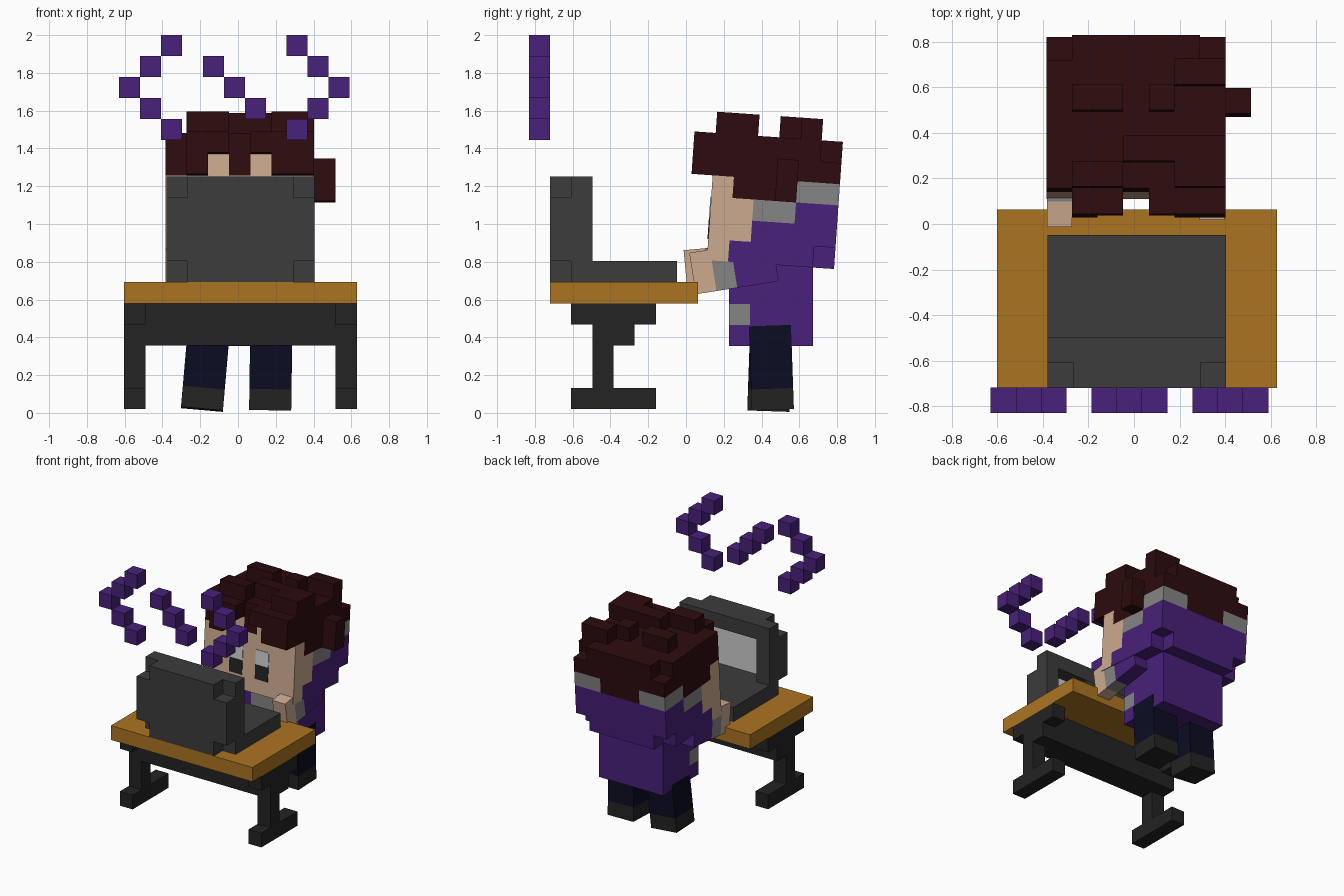
import bpy, bmesh, math
from mathutils import Matrix, Vector

if "Cube" in bpy.data.objects:
    bpy.data.objects.remove(bpy.data.objects["Cube"])


def material(name, r, g, b):
    lin = [(c / 255 / 12.92 if c < 11 else ((c / 255 + 0.055) / 1.055) ** 2.4) for c in (r, g, b)]
    m = bpy.data.materials.new(name)
    m.diffuse_color = (*lin, 1)
    m.use_nodes = True
    m.node_tree.nodes["Principled BSDF"].inputs["Base Color"].default_value = m.diffuse_color
    return m


HAIR = material("dark brown hair", 45, 11, 14)
PURPLE = material("purple", 72, 33, 122)
SKIN = material("skin", 205, 170, 143)
GREY = material("mid grey", 133, 133, 133)
WOOD = material("wood", 172, 116, 33)
CASE = material("charcoal", 60, 60, 60)
DARK = material("near black", 35, 35, 35)
NAVY = material("navy", 11, 12, 34)
LIGHT = material("light grey", 205, 205, 205)


def add_object(name, bm, mat, matrix):
    bmesh.ops.transform(bm, matrix=matrix, verts=bm.verts)
    bmesh.ops.recalc_face_normals(bm, faces=bm.faces)
    me = bpy.data.meshes.new(name)
    bm.to_mesh(me)
    bm.free()
    me.materials.append(mat)
    ob = bpy.data.objects.new(name, me)
    bpy.context.collection.objects.link(ob)
    return ob


def cells_of(ranges):
    return {(x, y, z) for x0, x1, y0, y1, z0, z1 in ranges
            for x in range(x0, x1) for y in range(y0, y1) for z in range(z0, z1)}


def blocks(name, mat, matrix, ranges, cut=()):
    """Outer skin of a union of cell ranges (x0, x1, y0, y1, z0, z1)."""
    cells = cells_of(ranges) - cells_of(cut)
    bm = bmesh.new()
    for c in cells:
        for axis in range(3):
            for side in (0, 1):
                n = list(c)
                n[axis] += 2 * side - 1
                if tuple(n) in cells:
                    continue
                quad = []
                for a, b in ((0, 0), (1, 0), (1, 1), (0, 1)):
                    p = list(c)
                    p[axis] += side
                    p[(axis + 1) % 3] += a
                    p[(axis + 2) % 3] += b
                    quad.append(bm.verts.new(p))
                bm.faces.new(quad if side else quad[::-1])
    bmesh.ops.remove_doubles(bm, verts=bm.verts, dist=0.01)
    bmesh.ops.dissolve_limit(bm, angle_limit=0.01, verts=bm.verts, edges=bm.edges)
    return add_object(name, bm, mat, matrix)


def plate(name, mat, matrix, lo, hi):
    bm = bmesh.new()
    bmesh.ops.create_cube(bm, size=1)
    for v in bm.verts:
        v.co = Vector([lo[i] + (v.co[i] + 0.5) * (hi[i] - lo[i]) for i in range(3)])
    return add_object(name, bm, mat, matrix)


def grid(x, y, z, cell, rx=0, ry=0):
    return (Matrix.Translation((x, y, z)) @ Matrix.Rotation(math.radians(ry), 4, 'Y')
            @ Matrix.Rotation(math.radians(rx), 4, 'X') @ Matrix.Scale(cell, 4))


# Desk and laptop share one grid
desk = grid(-0.603, -0.72, 0.02, 0.112)
blocks("desk_top", WOOD, desk, [(0, 11, 0, 7, 5, 6)])
for side, x in (("left", 0), ("right", 10)):
    blocks(side + "_desk_leg", DARK, desk, [
        (x, x + 1, 1, 5, 0, 1), (x, x + 1, 2, 3, 1, 3),
        (x, x + 1, 2, 4, 3, 4), (x, x + 1, 1, 5, 4, 5)])
blocks("desk_beam", DARK, desk, [(1, 10, 2, 4, 3, 5)])
blocks("laptop_base", CASE, desk, [(2, 9, 2, 6, 6, 7)])
blocks("laptop_lid", CASE, desk, [(2, 9, 0, 2, 6, 11)], cut=[
    (x, x + 1, 0, 1, z, z + 1) for x in (2, 8) for z in (6, 10)] + [(3, 8, 1, 2, 7, 10)])
plate("laptop_display", LIGHT, desk, (3, 1.0, 7), (8, 1.05, 10))

# Floating angle brackets and slash made of cubes
sign = grid(-0.63, -0.83, 1.445, 0.111)
left = [(2, 4), (1, 3), (0, 2), (1, 1), (2, 0)]
blocks("left_bracket", PURPLE, sign, [(x, x + 1, 0, 1, z, z + 1) for x, z in left])
blocks("right_bracket", PURPLE, sign, [(10 - x, 11 - x, 0, 1, z, z + 1) for x, z in left])
blocks("slash", PURPLE, sign, [(4 + i, 5 + i, 0, 1, 3 - i, 4 - i) for i in range(3)])

# Head, tilted back; z = 0 is the top of the main hair block
head = grid(-0.385, 0.045, 1.49, 0.1125, rx=-4)
blocks("hair", HAIR, head, [
    (0, 7, 1, 7, -2, 0),                                             # cap
    (0, 7, 2, 5, -3, -2), (2, 5, 5, 7, -3, -2),                      # sides and nape
    (1, 3, 0, 1, -1, 0), (1, 2, 0, 1, -2, -1),                       # fringe
    (4, 7, 0, 1, -1, 0), (5, 7, 0, 1, -2, -1),
    (7, 8, 4, 5, -3, -1),                                            # side tuft
    (1, 3, 1, 2, 0, 1), (3, 7, 2, 3, 0, 1), (5, 7, 1, 2, 0, 1),      # top tufts
    (4, 5, 4, 5, 0, 1), (5, 7, 5, 6, 0, 1), (1, 3, 4, 5, 0, 1),
], cut=[(0, 1, 6, 7, -1, 0), (6, 7, 6, 7, -1, 0),
        (2, 3, 1, 2, -2, -1), (4, 5, 1, 2, -2, -1)])
blocks("face", SKIN, head, [
    (0, 7, 1, 2, -6, -2), (0, 7, 2, 3, -5, -3),
    (2, 3, 1, 2, -2, -1), (4, 5, 1, 2, -2, -1)])
blocks("hood", PURPLE, head, [
    (0, 7, 2, 7, -6, -5), (0, 7, 3, 7, -5, -4), (0, 7, 5, 7, -4, -3),
], cut=[(0, 1, 6, 7, -6, -5), (6, 7, 6, 7, -6, -5)])
blocks("hood_trim", GREY, head, [
    (0, 7, 3, 5, -4, -3), (0, 2, 5, 7, -3, -2), (5, 7, 5, 7, -3, -2)])
for side, x in (("left", 2), ("right", 4)):
    plate(side + "_eye_white", LIGHT, head, (x, 0.96, -4), (x + 1, 1, -3))
    plate(side + "_pupil", DARK, head, (x, 0.96, -5), (x + 1, 1, -4))

# Body with grey shirt front and pocket corners
body = grid(-0.27, 0.228, 0.355, 0.111)
trim = [(0, 1, 0, 1, 1, 2), (4, 5, 0, 1, 1, 2), (2, 4, 0, 1, 2, 4)]
blocks("torso", PURPLE, body, [(0, 5, 0, 4, 0, 4)], cut=trim)
blocks("torso_trim", GREY, body, trim)

# Arms reaching forward to the laptop
for side, x, y, z, tilt in (("left", -0.383, 0.008, 0.64, 5.3), ("right", 0.287, 0.052, 0.628, 9)):
    arm = grid(x, y, z, 0.111, rx=tilt)
    blocks(side + "_hand", SKIN, arm, [(0, 1, 0, 1, 0, 2)])
    blocks(side + "_cuff", GREY, arm, [(0, 1, 1, 2, 0, 2)])
    blocks(side + "_sleeve", PURPLE, arm, [(0, 1, 2, 4, 0, 2)])

# Legs with shoes, slightly splayed
for side, x, rx, ry in (("left", -0.162, -2, 5), ("right", 0.175, 2, 0.8)):
    leg = grid(x, 0.448, 0.352, 0.1115, rx, ry)
    blocks(side + "_trouser_leg", NAVY, leg, [(-1, 1, -1, 1, -2, 1)])
    blocks(side + "_shoe", DARK, leg, [(-1, 1, -1, 1, -3, -2)])
